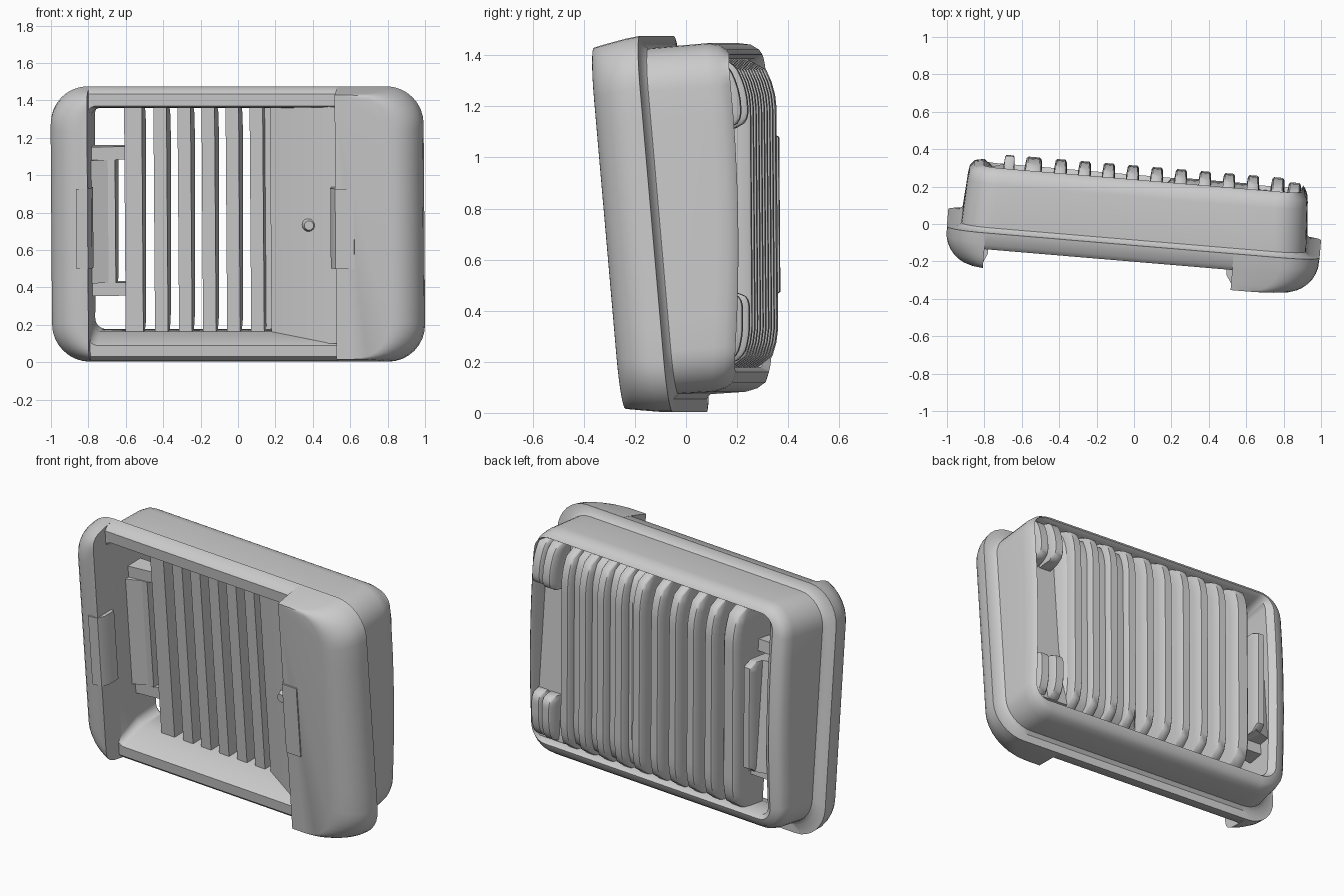
import bpy, bmesh, math
from mathutils import Matrix

cube = bpy.data.objects.get("Cube")
if cube:
    bpy.data.objects.remove(cube, do_unlink=True)

grey = bpy.data.materials.new("light_grey")
grey.use_nodes = True
grey.diffuse_color = (0.6, 0.6, 0.6, 1)
grey.node_tree.nodes["Principled BSDF"].inputs["Base Color"].default_value = (0.6, 0.6, 0.6, 1)

MID = 0.74
TILT = (Matrix.Translation((0.004, 0, MID)) @ Matrix.Rotation(math.radians(-4.8), 4, 'Z')
        @ Matrix.Rotation(math.radians(5), 4, 'X') @ Matrix.Translation((0, 0, -MID)))


def finish(bm, name, angle=40):
    """Tilt the part into place and shade it."""
    bmesh.ops.recalc_face_normals(bm, faces=bm.faces)
    bm.transform(TILT)
    me = bpy.data.meshes.new(name)
    bm.to_mesh(me)
    bm.free()
    ob = bpy.data.objects.new(name, me)
    bpy.context.collection.objects.link(ob)
    me.materials.append(grey)
    bpy.ops.object.select_all(action='DESELECT')
    ob.select_set(True)
    bpy.context.view_layer.objects.active = ob
    bpy.ops.object.shade_smooth_by_angle(angle=math.radians(angle))


def loft(bm, rings, closed=False, caps=False):
    loops = [[bm.verts.new(p) for p in r] for r in rings]
    pairs = list(zip(loops, loops[1:])) + ([(loops[-1], loops[0])] if closed else [])
    for a, b in pairs:
        for i in range(len(a)):
            j = (i + 1) % len(a)
            bm.faces.new((a[i], a[j], b[j], b[i]))
    if caps:
        bm.faces.new(loops[0])
        bm.faces.new(loops[-1])


def back(z):
    """Bowed back of the casing."""
    d = z - MID
    return 0.28 + 0.07 * d - 0.035 * (d / 0.68) ** 2


def rib_top(z):
    d = z - MID
    return 0.31 + 0.08 * d - 0.07 * (max(0, abs(d) - 0.42) / 0.21) ** 2


def ring(x0, x1, z0, z1, r, y, bowed=False):
    """Rounded rectangle; bowed rings follow the back surface."""
    pts = []
    corners = [(x1 - r, z1 - r), (x0 + r, z1 - r), (x0 + r, z0 + r), (x1 - r, z0 + r)]
    for k, (cx, cz) in enumerate(corners):
        for i in range(9):
            a = math.pi / 2 * (k + i / 8)
            pts.append((cx + r * math.cos(a), cz + r * math.sin(a)))
        nx, nz = corners[(k + 1) % 4]
        a = math.pi / 2 * (k + 1)
        for i in range(1, 8):
            t = i / 8
            pts.append((cx + (nx - cx) * t + r * math.cos(a), cz + (nz - cz) * t + r * math.sin(a)))
    return [(x, y + (back(z) if bowed else 0), z) for x, z in pts]


def prism(name, poly, z0, z1):
    bm = bmesh.new()
    loft(bm, [[(x, y, z) for x, y in poly] for z in (z0, z1)], caps=True)
    finish(bm, name)


def rib(name, x, w, z0, z1, y0, drop=0.0, steps=24, round_end=0.03):
    """Upright bar whose top follows the bowed back."""
    bm = bmesh.new()
    rings = []
    for i in range(steps + 1):
        z = z0 + (z1 - z0) * i / steps
        edge = max(0, min(1, (z - z0) / round_end, (z1 - z) / round_end))
        t = rib_top(z) - drop - 0.05 * (1 - math.sqrt(1 - (1 - edge) ** 2))
        h = w / 2
        side = max(y0 + 0.005, t - 0.06)
        rings.append([(x + a, b, z) for a, b in (
            (-h, y0), (-h, side), (-h * 0.85, t - 0.01), (-h * 0.65, t),
            (h * 0.65, t), (h * 0.85, t - 0.01), (h, side), (h, y0))])
    loft(bm, rings, caps=True)
    finish(bm, name)


# Hollow casing with front rim, filleted neck and bowed back frame
bm = bmesh.new()
loft(bm, [
    ring(-0.79, 0.87, 0.16, 1.365, 0.06, -0.03, True),
    ring(-0.79, 0.87, 0.16, 1.36, 0.05, 0.02),
    ring(-0.79, 0.87, 0.115, 1.375, 0.04, -0.11),
    ring(-0.80, 0.88, 0.10, 1.385, 0.05, -0.14),
    ring(-0.95, 0.95, 0.04, 1.45, 0.17, -0.14),
    ring(-0.985, 0.985, 0.015, 1.475, 0.19, -0.115),
    ring(-1, 1, 0.005, 1.483, 0.2, -0.05),
    ring(-0.945, 0.945, 0.055, 1.45, 0.18, -0.045),
    ring(-0.925, 0.925, 0.073, 1.432, 0.17, -0.025),
    ring(-0.912, 0.912, 0.07, 1.432, 0.17, -0.085, True),
    ring(-0.905, 0.905, 0.08, 1.422, 0.16, -0.04, True),
    ring(-0.88, 0.89, 0.10, 1.40, 0.14, -0.01, True),
    ring(-0.83, 0.88, 0.14, 1.38, 0.09, 0, True),
], closed=True)
finish(bm, "casing")


# Raised front wings: a rounded slab trimmed on its inner side
def wing(name, cut, side):
    bm = bmesh.new()
    rings = [ring(-1, 1, 0.005, 1.483, 0.2, -0.05)]
    for i in range(1, 9):
        a = math.pi / 2 * i / 8
        dx, dz = 0.17 * (1 - math.cos(a)), 0.03 * math.sin(a)
        rings.append(ring(-1 + dx, 1 - dx, 0.005 + dz, 1.483 - dz, 0.2, -0.07 - 0.178 * math.sin(a)))
    loft(bm, rings, caps=True)
    geom = bm.verts[:] + bm.edges[:] + bm.faces[:]
    bmesh.ops.bisect_plane(bm, geom=geom, plane_co=(cut, 0, 0), plane_no=(side, 0, 0), clear_inner=True)
    bmesh.ops.holes_fill(bm, edges=[e for e in bm.edges if e.is_boundary])
    finish(bm, name)


wing("left_wing", 0.54, 1)
wing("right_wing", -0.79, -1)

# Clips on the inner edges of the wings
prism("left_clip", [(0.51, -0.14), (0.51, -0.21), (0.54, -0.258), (0.64, -0.255), (0.64, -0.14)], 0.52, 0.95)
prism("right_clip", [(-0.77, -0.13), (-0.77, -0.21), (-0.79, -0.25), (-0.85, -0.258), (-0.86, -0.14)], 0.52, 0.95)

# Sloped inner panel with its small boss
prism("inner_panel", [(0.17, 0.06), (0.17, 0.02), (0.53, -0.14), (0.57, -0.14), (0.57, -0.08), (0.22, 0.06)], 0.11, 1.38)
bm = bmesh.new()
bmesh.ops.create_cone(bm, cap_ends=True, segments=16, radius1=0.04, radius2=0.025, depth=0.04,
                      matrix=Matrix.Translation((0.385, -0.08, MID)) @ Matrix.Rotation(math.radians(90), 4, 'X'))
finish(bm, "panel_boss")

# Closed backing under the blind grooves, and the deeper channel floor
rib("groove_backing", 0.405, 0.55, 0.15, 1.37, 0.15, 0.045)
prism("channel_floor", [(0.6, 0.15), (0.87, 0.15), (0.87, 0.19), (0.6, 0.19)], 0.17, 1.36)

# Grille ribs: one wide bar, then evenly spaced bars
rib("wide_rib", -0.565, 0.095, 0.15, 1.37, 0.02)
for i in range(9):
    rib(f"rib_{i + 1}", -0.42 + 0.129 * i, 0.07, 0.15, 1.37, 0.02)

# Pairs of short lugs at the far end
for i, (x, drop) in enumerate(((0.745, 0.0), (0.835, 0.02))):
    for z0, z1, place in ((0.17, 0.45, "lower"), (1.09, 1.37, "upper")):
        rib(f"{place}_lug_{i + 1}", x, 0.075, z0, z1, 0.15, drop, 16, 0.06)

# Box in the open bay with its raised ridge and cross bars
prism("bay_box", [(-0.80, 0.0), (-0.68, 0.05), (-0.68, 0.25), (-0.80, 0.21)], 0.42, 1.08)
rib("bay_ridge", -0.695, 0.06, 0.42, 1.08, 0.04)
for z, place in ((0.35, "lower"), (1.08, "upper")):
    prism(f"{place}_bay_bar", [(-0.80, 0.03), (-0.58, 0.06), (-0.58, 0.14), (-0.80, 0.14)], z, z + 0.07)
